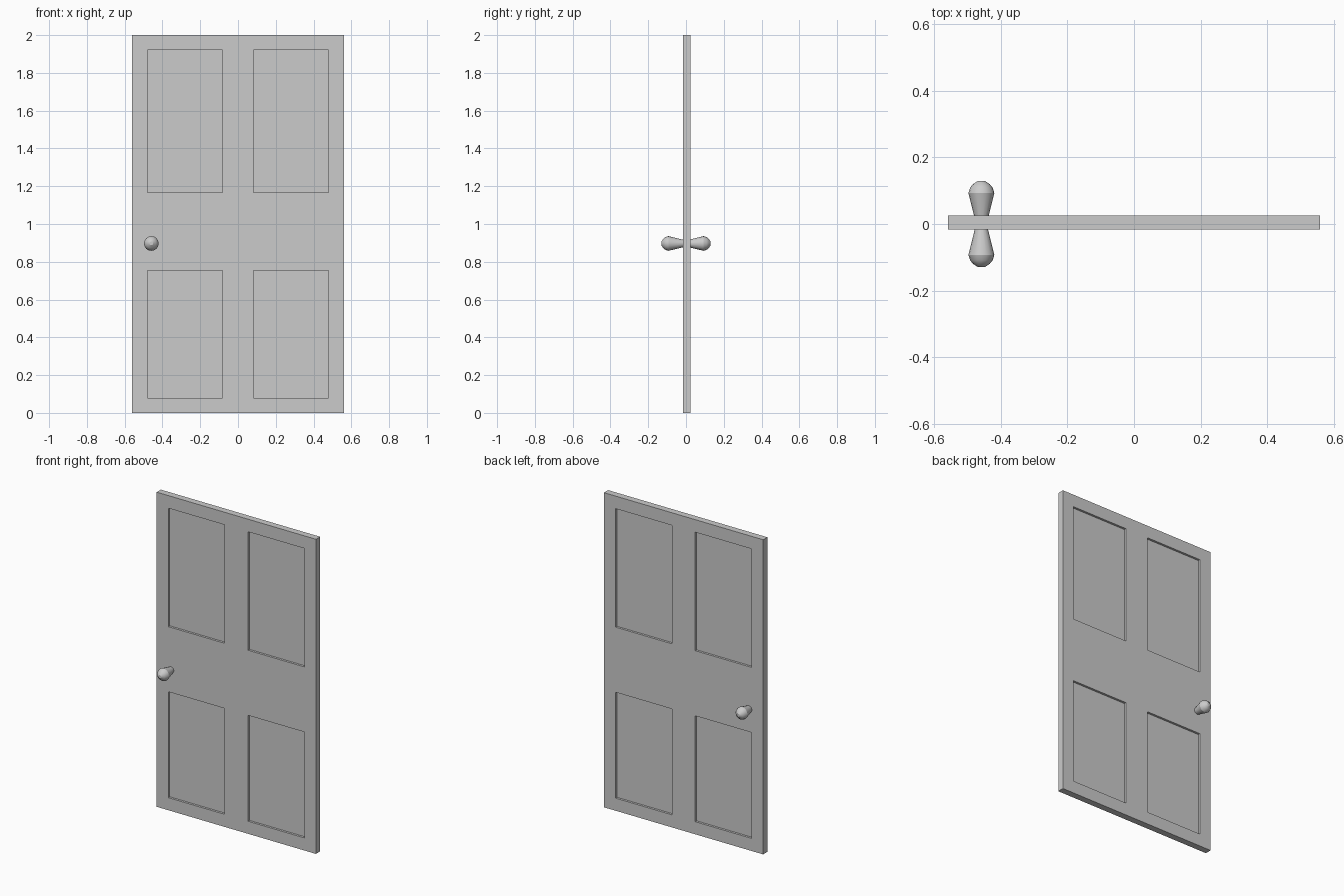
import bpy, bmesh, math
from mathutils import Matrix, Vector

if "Cube" in bpy.data.objects:
    bpy.data.objects.remove(bpy.data.objects["Cube"])

HALF_W, HEIGHT = 0.56, 2.0
Y_FRONT, Y_BACK = -0.017, 0.025
RECESS = 0.014
PANEL_X = (0.082, 0.478)                    # mirrored to both sides
PANEL_Z = ((0.08, 0.753), (1.167, 1.92))    # lower and upper panels


def add_object(name, bm):
    bmesh.ops.recalc_face_normals(bm, faces=bm.faces[:])
    mesh = bpy.data.meshes.new(name)
    bm.to_mesh(mesh)
    bm.free()
    obj = bpy.data.objects.new(name, mesh)
    bpy.context.collection.objects.link(obj)
    return obj


# Door slab with four recessed panels on each face
def make_door():
    bm = bmesh.new()
    depth = Y_BACK - Y_FRONT
    bmesh.ops.create_cube(bm, size=1, matrix=Matrix.Translation(
        (0, (Y_FRONT + Y_BACK) / 2, HEIGHT / 2)) @ Matrix.Diagonal((2 * HALF_W, depth, HEIGHT, 1)))
    cuts = [(Vector((s * x, 0, 0)), Vector((1, 0, 0))) for x in PANEL_X for s in (-1, 1)]
    cuts += [(Vector((0, 0, z)), Vector((0, 0, 1))) for span in PANEL_Z for z in span]
    for point, normal in cuts:
        bmesh.ops.bisect_plane(bm, geom=bm.verts[:] + bm.edges[:] + bm.faces[:],
                               plane_co=point, plane_no=normal)
    bm.normal_update()

    def is_panel(face):
        c = face.calc_center_median()
        return (abs(face.normal.y) > 0.9 and PANEL_X[0] < abs(c.x) < PANEL_X[1]
                and any(a < c.z < b for a, b in PANEL_Z))

    for face in [f for f in bm.faces if is_panel(f)]:
        inward = -face.normal.copy() * RECESS
        new = bmesh.ops.extrude_face_region(bm, geom=[face])["geom"]
        bmesh.ops.translate(bm, vec=inward,
                            verts=[v for v in new if isinstance(v, bmesh.types.BMVert)])
        if face.is_valid:
            bmesh.ops.delete(bm, geom=[face], context='FACES_ONLY')
    add_object("door_panel", bm)


# Turned knob: (distance from door centre, radius) profile spun around y
def make_knob(name, side):
    profile = [(0, 0), (0, 0.016), (0.093, 0.039), (0.109, 0.034), (0.12, 0.025),
               (0.13, 0.01), (0.13, 0)]
    bm = bmesh.new()
    verts = [bm.verts.new((r, side * d, 0)) for d, r in profile]
    edges = [bm.edges.new(pair) for pair in zip(verts, verts[1:])]
    bmesh.ops.spin(bm, geom=verts + edges, cent=(0, 0, 0), axis=(0, 1, 0),
                   angle=math.tau, steps=16)
    bmesh.ops.remove_doubles(bm, verts=bm.verts[:], dist=1e-4)
    obj = add_object(name, bm)
    obj.location = (-0.459, 0, 0.897)
    bpy.ops.object.select_all(action='DESELECT')
    obj.select_set(True)
    bpy.context.view_layer.objects.active = obj
    bpy.ops.object.shade_smooth_by_angle(angle=math.radians(25))


make_door()
make_knob("front_knob", -1)
make_knob("back_knob", 1)
